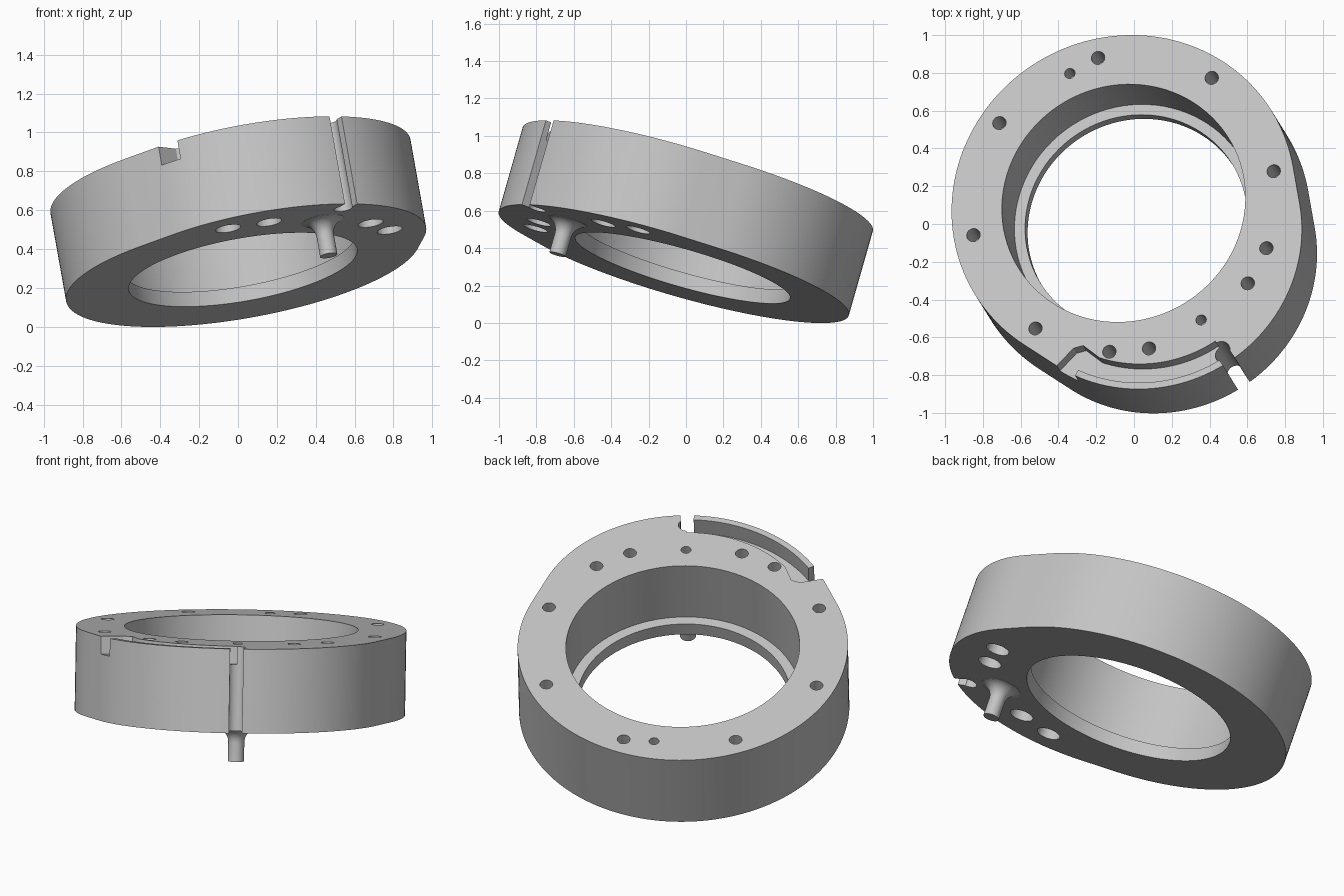
import bpy
import bmesh
from math import radians, cos, sin, asin, degrees
from mathutils import Matrix

cube = bpy.data.objects.get("Cube")
if cube:
    bpy.data.objects.remove(cube, do_unlink=True)

HEIGHT = 0.475
RING_R = 0.924
LOBE_R, LOBE_Y = 0.838, -0.225
BOLT_R = 0.818

grey = bpy.data.materials.new("machined_grey")
grey.use_nodes = True
grey.diffuse_color = (0.55, 0.55, 0.55, 1)
grey.node_tree.nodes["Principled BSDF"].inputs["Base Color"].default_value = (0.55, 0.55, 0.55, 1)


def arc(radius, start, end, steps, cx=0.0, cy=0.0):
    """Points on an arc, angles in degrees."""
    angles = [radians(start + (end - start) * i / steps) for i in range(steps + 1)]
    return [(cx + radius * cos(a), cy + radius * sin(a)) for a in angles]


def prism(name, outline, low, high):
    """Extrude a flat outline between two heights."""
    bm = bmesh.new()
    face = bm.faces.new([bm.verts.new((x, y, low)) for x, y in outline])
    top = bmesh.ops.extrude_face_region(bm, geom=[face])["geom"]
    verts = [v for v in top if isinstance(v, bmesh.types.BMVert)]
    bmesh.ops.translate(bm, verts=verts, vec=(0, 0, high - low))
    bmesh.ops.recalc_face_normals(bm, faces=bm.faces)
    return add_object(name, bm)


def add_object(name, bm):
    mesh = bpy.data.meshes.new(name)
    bm.to_mesh(mesh)
    bm.free()
    mesh.materials.append(grey)
    obj = bpy.data.objects.new(name, mesh)
    bpy.context.collection.objects.link(obj)
    return obj


def cut(target, outline, low, high):
    """Subtract an extruded outline from the target."""
    cutter = prism("cutter", outline, low, high)
    cutter.hide_render = True
    mod = target.modifiers.new("cut", "BOOLEAN")
    mod.operation = "DIFFERENCE"
    mod.solver = "EXACT"
    mod.object = cutter
    bpy.context.view_layer.objects.active = target
    bpy.ops.object.modifier_apply(modifier=mod.name)
    bpy.data.objects.remove(cutter, do_unlink=True)


def drill(target, x, y, radius, low, high, sides=24):
    cut(target, arc(radius, 0, 360, sides, x, y)[:-1], low, high)


def polar(angle, radius=BOLT_R):
    return radius * cos(radians(angle)), radius * sin(radians(angle))


# Ring body: a large circle blended by tangents into a front lobe
tangent = degrees(asin((RING_R - LOBE_R) / -LOBE_Y))
outline = arc(RING_R, -tangent, 180 + tangent, 96)
outline += arc(LOBE_R, 180 + tangent, 360 - tangent, 64, 0, LOBE_Y)
ring = prism("ring_body", outline, 0, HEIGHT)

# Stepped bore with a thin ledge near the bottom
drill(ring, 0, 0, 0.597, -0.1, HEIGHT + 0.1, 96)
drill(ring, 0, 0, 0.654, 0.08, HEIGHT + 0.1, 96)

# Curved channel in the top of the lobe, open at one end
channel = arc(0.70, 270, 217, 28, 0, LOBE_Y)
channel += [(-0.595, -0.54), (-0.645, -0.522), (-0.78, -0.555), (-0.9, -0.585), (-0.86, -0.73)]
channel += arc(0.803, 211, 270, 32, 0, LOBE_Y)
cut(ring, channel, HEIGHT - 0.1, HEIGHT + 0.1)

# Keyhole slot through the lobe
cut(ring, [(-0.037, -1.2), (0.037, -1.2), (0.037, -0.98), (-0.037, -0.98)], -0.1, HEIGHT + 0.1)
drill(ring, 0, -0.985, 0.048, -0.1, HEIGHT + 0.1)

# Blind bolt holes around the top
for i in range(8):
    angle = 22.5 + 45 * i
    if i not in (5, 6):
        drill(ring, *polar(angle), 0.036, HEIGHT - 0.2, HEIGHT + 0.1)

# Through holes with counterbores underneath
for angle in (-52.5, -67.5, -112.5, -127.5):
    x, y = polar(angle)
    drill(ring, x, y, 0.036, -0.1, HEIGHT + 0.1)
    drill(ring, x, y, 0.066, -0.1, 0.25)

# Small dowel holes
for angle in (79.5, -90):
    drill(ring, *polar(angle, 0.783), 0.028, HEIGHT - 0.15, HEIGHT + 0.1)

# Pin below the lobe with a filleted root
profile = [(0, 0.02), (0.115, 0.02)]
profile += [(0.125 - 0.08 * sin(a), -0.08 + 0.08 * cos(a))
            for a in (radians(10 * i) for i in range(1, 10))]
profile += [(0.045, -0.187), (0, -0.187)]
bm = bmesh.new()
points = [bm.verts.new((r, 0, z)) for r, z in profile]
edges = [bm.edges.new(pair) for pair in zip(points, points[1:])]
bmesh.ops.spin(bm, geom=points + edges, cent=(0, 0, 0), axis=(0, 0, 1),
               angle=radians(360), steps=32)
bmesh.ops.remove_doubles(bm, verts=bm.verts, dist=0.0005)
bmesh.ops.recalc_face_normals(bm, faces=bm.faces)
bmesh.ops.translate(bm, verts=bm.verts, vec=(0, -0.783, 0))
pin = add_object("locating_pin", bm)

# Tilt both parts into place
pose = (Matrix.Translation((0.025, -0.018, 0.294)) @ Matrix.Rotation(radians(32), 4, "Z")
        @ Matrix.Rotation(radians(-18.6), 4, "X") @ Matrix.Rotation(radians(1.5), 4, "Z"))
bpy.ops.object.select_all(action="DESELECT")
for obj in (ring, pin):
    obj.matrix_world = pose
    obj.select_set(True)
bpy.context.view_layer.objects.active = ring
bpy.ops.object.shade_smooth_by_angle(angle=radians(30))
